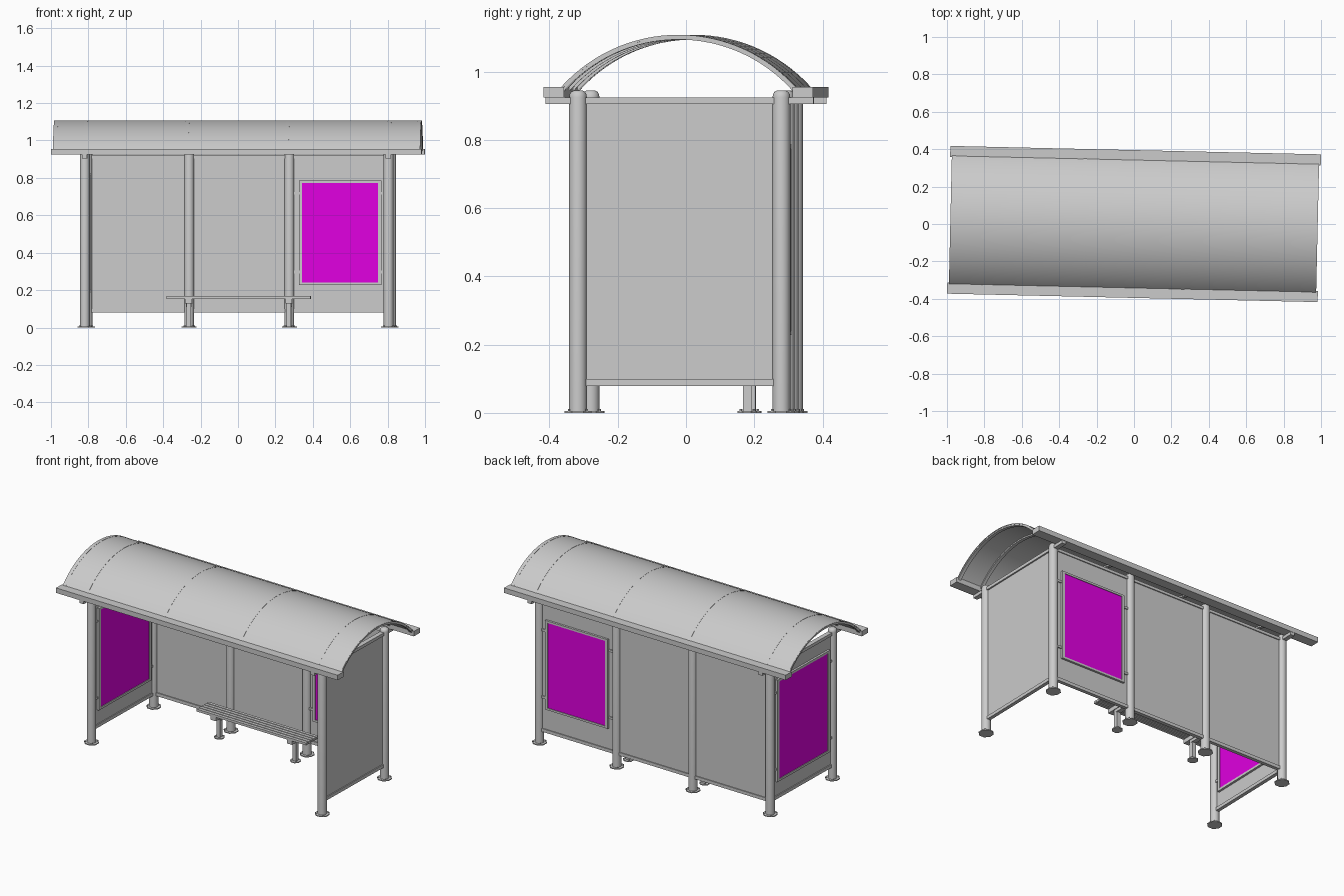
import bpy, bmesh, math
from mathutils import Matrix, Vector

if "Cube" in bpy.data.objects:
    bpy.data.objects.remove(bpy.data.objects["Cube"])

TURN = Matrix.Rotation(-0.0227, 4, 'Z')   # whole shelter is turned slightly
PX, PY = 0.812, 0.298                     # corner post positions
BAYS = [-PX, -0.268, 0.268, PX]

magenta = bpy.data.materials.new("poster_magenta")
magenta.diffuse_color = (0.75, 0.0, 0.75, 1)
magenta.use_nodes = True
magenta.node_tree.nodes["Principled BSDF"].inputs["Base Color"].default_value = magenta.diffuse_color


def finish(name, bm, mat=None):
    bmesh.ops.recalc_face_normals(bm, faces=bm.faces)
    bm.transform(TURN)
    me = bpy.data.meshes.new(name)
    bm.to_mesh(me)
    bm.free()
    ob = bpy.data.objects.new(name, me)
    bpy.context.collection.objects.link(ob)
    if mat:
        me.materials.append(mat)
    return ob


def add_box(bm, x0, x1, y0, y1, z0, z1):
    m = Matrix.Translation(((x0 + x1) / 2, (y0 + y1) / 2, (z0 + z1) / 2)) \
        @ Matrix.Diagonal((x1 - x0, y1 - y0, z1 - z0, 1))
    bmesh.ops.create_cube(bm, size=1, matrix=m)


def box(name, *dims, mat=None):
    bm = bmesh.new()
    add_box(bm, *dims)
    return finish(name, bm, mat)


def add_lathe(bm, x, y, profile, n=24, spin=0.0):
    rings = [[bm.verts.new((x + r * math.cos(spin + 2 * math.pi * i / n),
                            y + r * math.sin(spin + 2 * math.pi * i / n), z))
              for i in range(n)] for r, z in profile]
    for a, b in zip(rings, rings[1:]):
        for i in range(n):
            j = (i + 1) % n
            bm.faces.new((a[i], a[j], b[j], b[i]))
    bm.faces.new(rings[0])
    bm.faces.new(rings[-1])


def add_foot(bm, x, y, r):
    # octagonal floor plate with four bolts
    add_lathe(bm, x, y, [(r, 0), (r, 0.006)], 8, math.pi / 8)
    for sx in (-1, 1):
        for sy in (-1, 1):
            add_lathe(bm, x + sx * r * 0.6, y + sy * r * 0.6,
                      [(0.004, 0.005), (0.004, 0.011)], 6)


def arch(name, x0, x1, r, thick, n=32):
    # curved sheet swept along x
    bm = bmesh.new()
    zc, a = 1.107 - 0.461, math.asin(0.352 / 0.461)
    rows = []
    for i in range(n + 1):
        t = -a + 2 * a * i / n
        rows.append([bm.verts.new((x, q * math.sin(t), zc + q * math.cos(t)))
                     for x, q in ((x0, r), (x1, r), (x1, r - thick), (x0, r - thick))])
    for p, q in zip(rows, rows[1:]):
        for k in range(4):
            m = (k + 1) % 4
            bm.faces.new((p[k], p[m], q[m], q[k]))
    bm.faces.new(rows[0])
    bm.faces.new(rows[-1])
    return finish(name, bm)


# Posts with rounded tops and foot plates
post_profile = [(0.026, 0), (0.026, 0.925), (0.0245, 0.934), (0.02, 0.941), (0.012, 0.945)]
posts = [(x, PY, "back_post") for x in BAYS] + [(x, -PY, "front_post") for x in (-PX, PX)]
for x, y, name in posts:
    bm = bmesh.new()
    add_lathe(bm, x, y, post_profile)
    add_foot(bm, x, y, 0.043)
    finish(name, bm)

# Roof sheet and the ribs under it
arch("roof_sheet", -0.982, 0.982, 0.461, 0.005)
for x in (-0.97, *BAYS, 0.97):
    arch("roof_rib", x - 0.01, x + 0.01, 0.462, 0.014)

# Gutters along the eaves
for s in (-1, 1):
    y0, y1 = sorted((s * 0.335, s * 0.395))
    box("gutter", -0.991, 0.991, y0, y1, 0.924, 0.955)

# Cross beams over the end walls
for s in (-1, 1):
    box("cross_beam", s * PX - 0.014, s * PX + 0.014, -0.393, 0.393, 0.905, 0.924)

# Back wall: panel, bottom rail and top rail in each bay
for a, b in zip(BAYS, BAYS[1:]):
    box("back_panel", a, b, PY - 0.005, PY + 0.005, 0.082, 0.91)
    box("back_bottom_rail", a, b, PY - 0.011, PY + 0.011, 0.079, 0.099)
    box("back_top_rail", a, b, PY - 0.011, PY + 0.011, 0.905, 0.922)

# End walls
for s in (-1, 1):
    x = s * PX
    box("side_panel", x - 0.005, x + 0.005, -PY, PY, 0.082, 0.91)
    box("side_bottom_rail", x - 0.011, x + 0.011, -PY, PY, 0.079, 0.099)


def poster(prefix, centre, along_y, k, reach):
    # poster case: u runs along the wall, v through it
    c, zc = Vector(centre), 0.507
    pu, pz, fu, fz = 0.203 * k, 0.2665 * k, 0.221 * k, 0.279 * k

    def put(bm, u0, u1, v, z0, z1):
        if along_y:
            add_box(bm, c.x - v, c.x + v, c.y + u0, c.y + u1, z0, z1)
        else:
            add_box(bm, c.x + u0, c.x + u1, c.y - v, c.y + v, z0, z1)

    bm = bmesh.new()
    for s in (-1, 1):
        u0, u1 = sorted((s * pu, s * fu))
        put(bm, u0, u1, 0.018, zc - fz, zc + fz)
        z0, z1 = sorted((zc + s * pz, zc + s * fz))
        put(bm, -pu, pu, 0.018, z0, z1)
    finish(prefix + "_frame", bm)

    bm = bmesh.new()
    put(bm, -pu, pu, 0.014, zc - pz, zc + pz)
    finish(prefix + "_sheet", bm, magenta)

    # clips that hold the case to the posts
    bm = bmesh.new()
    for s in (-1, 1):
        for z in (zc - 0.21 * k, zc + 0.21 * k):
            u0, u1 = sorted((s * fu, s * reach))
            put(bm, u0, u1, 0.012, z - 0.007, z + 0.007)
    finish(prefix + "_clips", bm)


poster("back_poster", ((BAYS[2] + PX) / 2, PY, 0), False, 1.0, 0.255)
poster("side_poster", (-PX, 0, 0), True, 1.143, 0.28)

# Bench: slats, brackets and legs
BY = 0.186
for i in range(5):
    y = BY - 0.05 + i * 0.025
    box("bench_slat", -0.386, 0.386, y - 0.0095, y + 0.0095, 0.153, 0.168)
for x in BAYS[1:3]:
    bm = bmesh.new()
    add_box(bm, x - 0.0125, x + 0.0125, BY - 0.0125, BY + 0.0125, 0, 0.135)
    add_foot(bm, x, BY, 0.031)
    finish("bench_leg", bm)
    bm = bmesh.new()
    add_box(bm, x - 0.018, x + 0.018, BY - 0.058, BY + 0.058, 0.128, 0.153)
    add_box(bm, x - 0.014, x + 0.014, BY, PY - 0.02, 0.11, 0.13)
    finish("bench_bracket", bm)

# Smooth the round parts, keep hard edges
for ob in bpy.context.collection.objects:
    ob.select_set(True)
    bpy.context.view_layer.objects.active = ob
bpy.ops.object.shade_smooth_by_angle(angle=math.radians(35))
